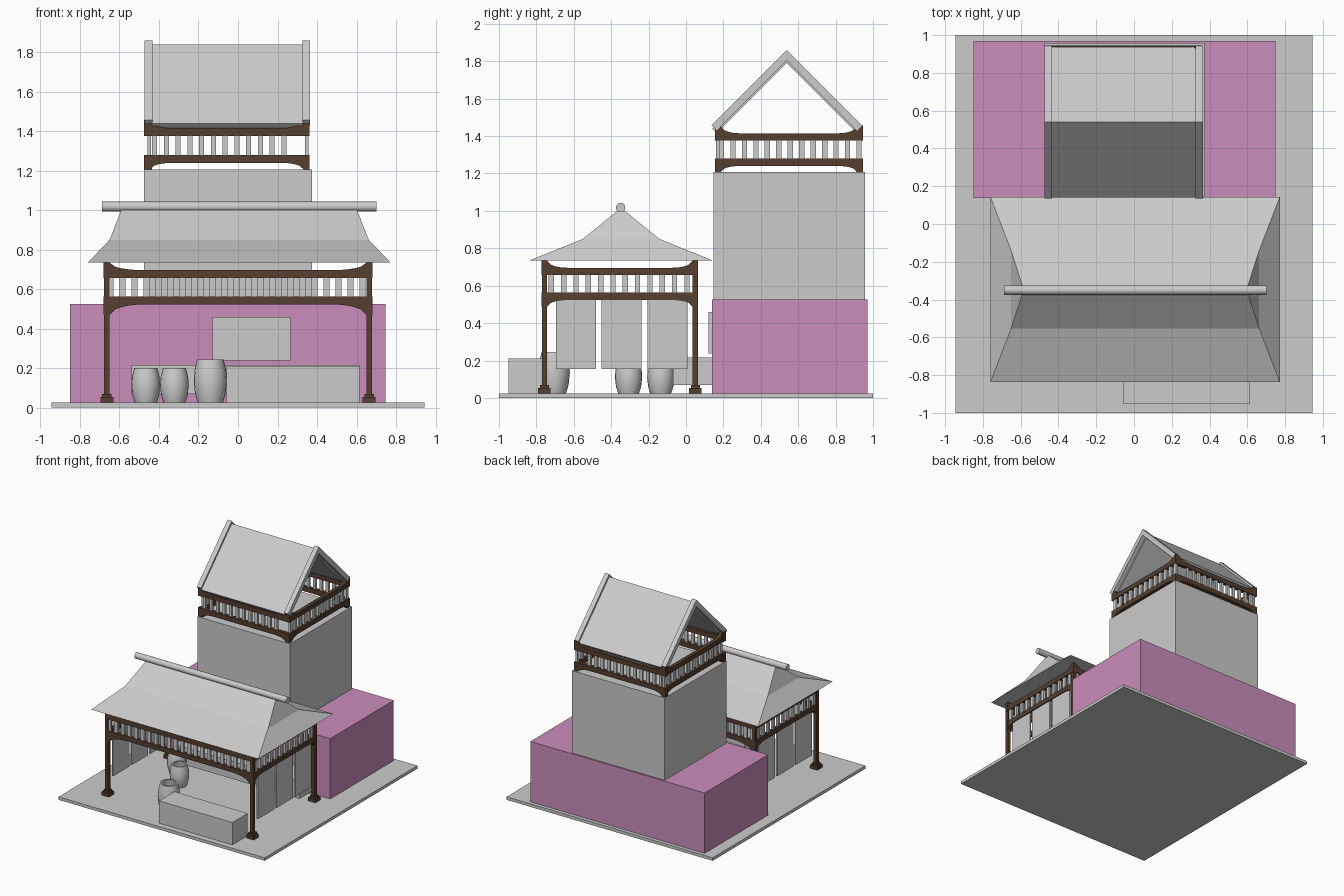
import bpy, bmesh, math
from mathutils import Vector

if "Cube" in bpy.data.objects:
    bpy.data.objects.remove(bpy.data.objects["Cube"])


def material(name, rgb):
    m = bpy.data.materials.new(name)
    m.diffuse_color = (*rgb, 1)
    m.use_nodes = True
    m.node_tree.nodes["Principled BSDF"].inputs["Base Color"].default_value = m.diffuse_color
    return m


BROWN = material("dark_wood", (0.09, 0.05, 0.03))
PURPLE = material("purple_wall", (0.6, 0.27, 0.5))


def finish(name, bm, mat=None):
    bmesh.ops.recalc_face_normals(bm, faces=bm.faces)
    me = bpy.data.meshes.new(name)
    bm.to_mesh(me)
    bm.free()
    ob = bpy.data.objects.new(name, me)
    bpy.context.collection.objects.link(ob)
    if mat:
        me.materials.append(mat)
    return ob


def add_box(bm, lo, hi):
    lo, hi = Vector(lo), Vector(hi)
    for v in bmesh.ops.create_cube(bm, size=1)["verts"]:
        v.co = Vector([(lo[i] + hi[i]) / 2 + v.co[i] * (hi[i] - lo[i]) for i in range(3)])


def boxes(name, spans, mat=None):
    bm = bmesh.new()
    for lo, hi in spans:
        add_box(bm, lo, hi)
    return finish(name, bm, mat)


def prism(name, pts, axis, a, b, mat=None):
    """Extrude a profile (horizontal, z) along x or y from a to b."""
    bm = bmesh.new()
    vs = [bm.verts.new((a, p, z) if axis == "x" else (p, a, z)) for p, z in pts]
    f = bm.faces.new(vs)
    ext = bmesh.ops.extrude_face_region(bm, geom=[f])
    d = (b - a, 0, 0) if axis == "x" else (0, b - a, 0)
    bmesh.ops.translate(bm, vec=d, verts=[g for g in ext["geom"] if isinstance(g, bmesh.types.BMVert)])
    return finish(name, bm, mat)


def beam_profile(a, b, flat, curved, drop, reach, foot):
    """Beam with one flat edge and one edge that arches out at both ends."""
    arc = []
    for i in range(7):
        t = i / 6
        arc.append((foot + (reach - foot) * t, drop * (1 - math.sqrt(1 - (1 - t) ** 2))))
    left = [(a, curved + drop)] + [(a + s, curved + d) for s, d in arc]
    right = [(a + b - p, z) for p, z in reversed(left)]
    return left + right + [(b, flat), (a, flat)]


def railing(name, axis, a, b, pos, thick, low, high, reach, n, slat_a, slat_b, slat_w):
    """low / high = (flat edge, curved edge, end drop) of the two beams."""
    for part, (flat, curved, drop) in (("lower_beam", low), ("upper_beam", high)):
        prism(f"{name}_{part}", beam_profile(a, b, flat, curved, drop, reach, 0.03),
              axis, pos - thick / 2, pos + thick / 2, BROWN)
    spans = []
    for i in range(n):
        c = slat_a + (slat_b - slat_a) * i / (n - 1)
        h, t = slat_w / 2, 0.009
        if axis == "y":
            spans.append(((c - h, pos - t, low[0]), (c + h, pos + t, high[0])))
        else:
            spans.append(((pos - t, c - h, low[0]), (pos + t, c + h, high[0])))
    boxes(f"{name}_slats", spans)


# Ground slab, main building and tower body
boxes("base_slab", [((-0.945, -1, 0), (0.945, 1, 0.025))])
boxes("main_building", [((-0.85, 0.138, 0.025), (0.748, 0.97, 0.525))], PURPLE)
boxes("tower_body", [((-0.475, 0.146, 0.525), (0.374, 0.957, 1.207))])

# Tower railing, four sides
t_low, t_high = (1.28, 1.24, -0.034), (1.376, 1.415, 0.042)
for side, y in (("front", 0.17), ("back", 0.93)):
    railing(f"tower_{side}", "y", -0.475, 0.362, y, 0.03, t_low, t_high, 0.15,
            12, -0.422, 0.232, 0.026)
for side, x in (("left", -0.45), ("right", 0.348)):
    railing(f"tower_{side}", "x", 0.155, 0.945, x, 0.03, t_low, t_high, 0.13,
            13, 0.19, 0.925, 0.028)


# Tower gable roof and its end boards
def chevron(apex, run, thick):
    h, y = thick / 2, 0.539
    return [(y - run, apex - run), (y, apex), (y + run, apex - run),
            (y + run - h, apex - run - h), (y, apex - thick), (y - run + h, apex - run - h)]


prism("tower_roof", chevron(1.838, 0.398, 0.048), "x", -0.435, 0.328)
for side, a in (("left", -0.473), ("right", 0.326)):
    prism(f"roof_end_board_{side}", chevron(1.86, 0.403, 0.055), "x", a, a + 0.039)

# Porch posts with stepped feet
for fb, y in (("front", -0.757), ("back", 0.05)):
    for lr, x in (("left", -0.664), ("right", 0.664)):
        spans = [((x - r, y - r, z0), (x + r, y + r, z1)) for r, z0, z1 in
                 ((0.033, 0.025, 0.054), (0.024, 0.054, 0.07), (0.014, 0.07, 0.735))]
        boxes(f"porch_post_{fb}_{lr}", spans, BROWN)

# Porch railings and hanging side panels
p_low, p_high = (0.563, 0.523, -0.055), (0.656, 0.696, 0.038)
for fb, y in (("front", -0.757), ("back", 0.05)):
    railing(f"porch_{fb}", "y", -0.68, 0.68, y, 0.028, p_low, p_high, 0.21,
            22, -0.645, 0.63, 0.03)
s_low = (0.563, 0.523, -0.034)
for lr, x in (("left", -0.664), ("right", 0.664)):
    railing(f"porch_{lr}", "x", -0.772, 0.064, x, 0.028, s_low, p_high, 0.14,
            12, -0.72, 0.005, 0.028)
    boxes(f"hanging_panels_{lr}",
          [((x - 0.006, y, 0.155), (x + 0.006, y + 0.215, 0.525)) for y in (-0.695, -0.453, -0.207)])

# Porch roof: stacked rectangles narrowing to the ridge
bm = bmesh.new()
rings = []
for hx, hy, z in ((0.766, 0.49, 0.735), (0.656, 0.205, 0.85), (0.593, 0.008, 1.01)):
    rings.append([bm.verts.new((0.006 + sx * hx, -0.347 + sy * hy, z))
                  for sx, sy in ((-1, -1), (1, -1), (1, 1), (-1, 1))])
bm.faces.new(rings[0])
bm.faces.new(rings[2])
for lo, hi in zip(rings, rings[1:]):
    for i in range(4):
        j = (i + 1) % 4
        bm.faces.new((lo[i], lo[j], hi[j], hi[i]))
finish("porch_roof", bm)

# Ridge pole
bpy.ops.mesh.primitive_cylinder_add(vertices=20, radius=0.025, depth=1.39,
                                    location=(0.007, -0.35, 1.018), rotation=(0, math.pi / 2, 0))
bpy.context.object.name = "ridge_pole"
bpy.ops.object.shade_smooth_by_angle()

# Counters and wall board
boxes("front_counter", [((-0.058, -0.95, 0.025), (0.614, -0.75, 0.21))])
boxes("wall_counter", [((-0.54, -0.07, 0.07), (0.614, 0.138, 0.215))])
boxes("wall_board", [((-0.13, 0.12, 0.238), (0.265, 0.14, 0.46))])


# Open barrels, lathed from a profile
def barrel(name, x, y, r, h):
    prof = [(0, 0), (0.76, 0), (0.92, 0.2), (1, 0.5), (0.95, 0.75), (0.8, 1),
            (0.65, 1), (0.8, 0.7), (0.8, 0.4), (0, 0.4)]
    bm = bmesh.new()
    vs = [bm.verts.new((p * r, 0, z * h)) for p, z in prof]
    es = [bm.edges.new(e) for e in zip(vs, vs[1:])]
    bmesh.ops.spin(bm, geom=vs + es, cent=(0, 0, 0), axis=(0, 0, 1), angle=math.tau, steps=20)
    bmesh.ops.remove_doubles(bm, verts=bm.verts, dist=1e-5)
    ob = finish(name, bm)
    ob.location = (x, y, 0.025)
    bpy.ops.object.select_all(action="DESELECT")
    ob.select_set(True)
    bpy.context.view_layer.objects.active = ob
    bpy.ops.object.shade_smooth_by_angle()


barrel("large_barrel", -0.14, -0.705, 0.084, 0.22)
barrel("small_barrel_1", -0.467, -0.135, 0.073, 0.175)
barrel("small_barrel_2", -0.322, -0.307, 0.073, 0.175)
